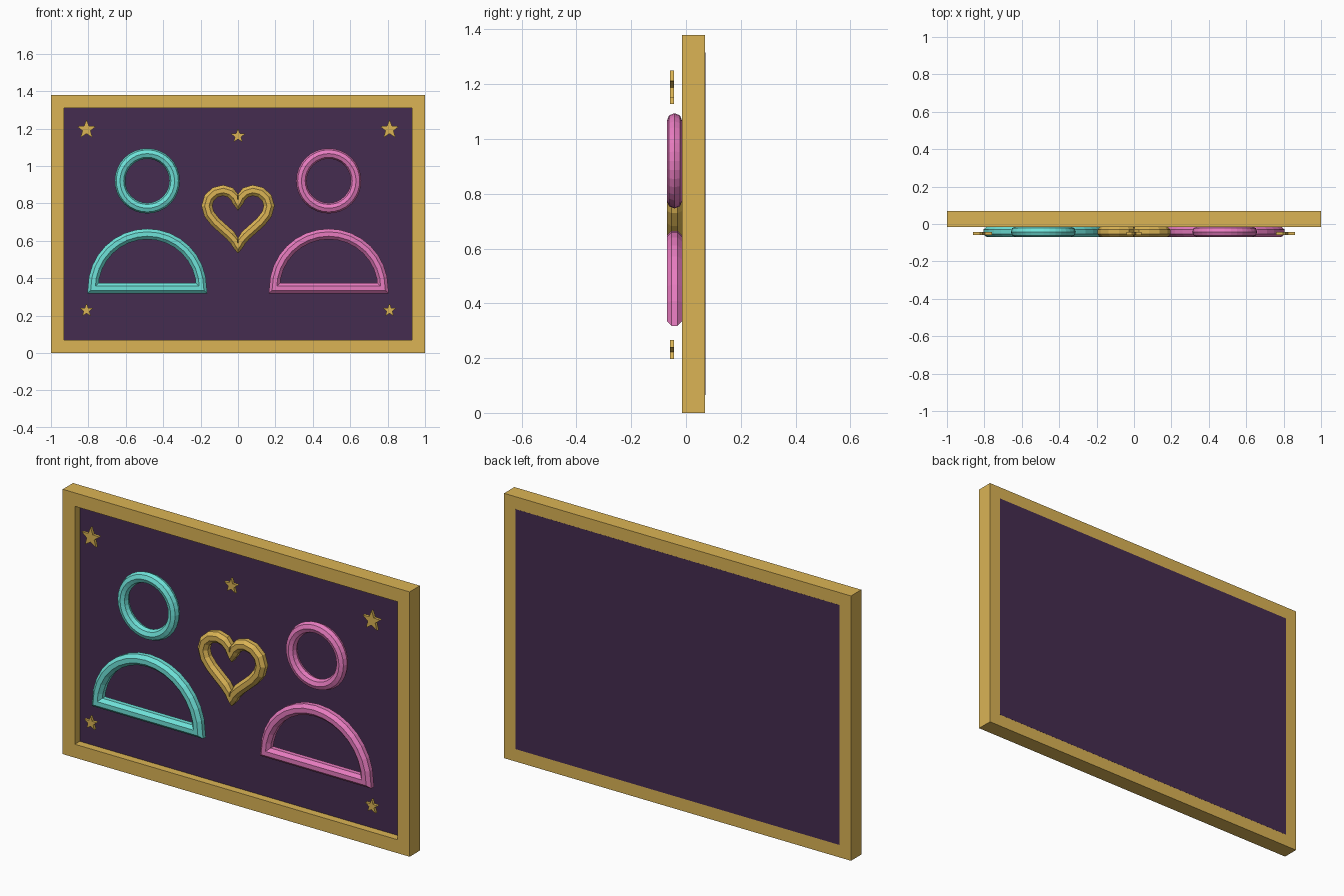
import bpy, bmesh, math
from mathutils import Vector

if "Cube" in bpy.data.objects:
    bpy.data.objects.remove(bpy.data.objects["Cube"])


def material(name, hex_rgb):
    def lin(c):
        c /= 255
        return c / 12.92 if c <= 0.04045 else ((c + 0.055) / 1.055) ** 2.4
    m = bpy.data.materials.new(name)
    m.diffuse_color = [lin(int(hex_rgb[i:i + 2], 16)) for i in (0, 2, 4)] + [1]
    m.use_nodes = True
    m.node_tree.nodes["Principled BSDF"].inputs["Base Color"].default_value = m.diffuse_color
    return m


GOLD = material("gold", "DBB455")
PLUM = material("plum", "452C50")
TEAL = material("teal", "6FE3DA")
PINK = material("pink", "E87CC0")
TUBE = 0.028
TUBE_Y = -0.042


def finish(name, bm, mat):
    bmesh.ops.recalc_face_normals(bm, faces=bm.faces)
    me = bpy.data.meshes.new(name)
    bm.to_mesh(me)
    bm.free()
    me.materials.append(mat)
    ob = bpy.data.objects.new(name, me)
    bpy.context.collection.objects.link(ob)
    return ob


def sweep(name, path, section, mat, limit=1.5, split=False):
    """Sweep a closed section (outward, y) round a closed x-z path with mitred corners.
    split keeps each half on its own side of x = 0."""
    bm = bmesh.new()
    rings = []
    n = len(path)
    for i in range(n):
        p = Vector(path[i])
        a = (p - Vector(path[i - 1])).normalized()
        b = (Vector(path[(i + 1) % n]) - p).normalized()
        na, nb = Vector((-a.y, a.x)), Vector((-b.y, b.x))
        out = (na + nb).normalized()
        out *= min(1 / max(out.dot(na), 0.01), limit)
        ring = []
        for u, y in section:
            q = p + out * u
            if split:
                q.x = max(q.x, 0) if p.x > 1e-6 else min(q.x, 0) if p.x < -1e-6 else 0
            ring.append(bm.verts.new((q.x, y, q.y)))
        rings.append(ring)
    k = len(section)
    for i in range(n):
        r, s = rings[i], rings[(i + 1) % n]
        for j in range(k):
            bm.faces.new((r[j], s[j], s[(j + 1) % k], r[(j + 1) % k]))
    return finish(name, bm, mat)


def octagon(phase):
    r = TUBE if phase == 0 else TUBE / math.cos(math.pi / 8)
    return [(r * math.cos(math.tau * (j + phase) / 8),
             TUBE_Y + r * math.sin(math.tau * (j + phase) / 8)) for j in range(8)]


def star(name, x, z, radius):
    bm = bmesh.new()
    pts = []
    for i in range(10):
        r = radius * (0.42 if i % 2 else 1)
        t = math.pi * i / 5
        pts.append(bm.verts.new((x + r * math.sin(t), -0.058, z + r * math.cos(t))))
    face = bm.faces.new(pts)
    ext = bmesh.ops.extrude_face_region(bm, geom=[face])
    moved = [v for v in ext["geom"] if isinstance(v, bmesh.types.BMVert)]
    bmesh.ops.translate(bm, verts=moved, vec=(0, 0.015, 0))
    finish(name, bm, GOLD)


# Frame
sweep("frame", [(-0.965, 0.035), (-0.965, 1.345), (0.965, 1.345), (0.965, 0.035)],
      [(-0.035, -0.015), (0.035, -0.015), (0.035, 0.07), (-0.035, 0.07)], GOLD)

# Back panel, recessed at the front and flush at the back
bm = bmesh.new()
bmesh.ops.create_cube(bm, size=1)
for v in bm.verts:
    v.co = (v.co.x * 1.87, 0.0478 + v.co.y * 0.0452, 0.69 + v.co.z * 1.25)
finish("back_panel", bm, PLUM)

# Two figures: ring head and half-round shoulders
for side, x, mat in (("left", -0.485, TEAL), ("right", 0.485, PINK)):
    head = [(x + 0.146 * math.sin(math.tau * i / 32), 0.92 + 0.146 * math.cos(math.tau * i / 32))
            for i in range(32)]
    sweep(side + "_head", head, octagon(0), mat)
    arch = [(x - 0.29 * math.cos(math.pi * i / 16), 0.346 + 0.29 * math.sin(math.pi * i / 16))
            for i in range(17)]
    sweep(side + "_shoulders", arch, octagon(0.5), mat)

# Heart
heart = []
for i in range(28):
    t = math.tau * i / 28
    hx = 0 if i in (0, 14) else 16 * math.sin(t) ** 3
    hz = 13 * math.cos(t) - 5 * math.cos(2 * t) - 2 * math.cos(3 * t) - math.cos(4 * t)
    heart.append((0.0104 * hx, 0.745 + 0.0104 * hz))
sweep("heart", heart, octagon(0.5), GOLD, limit=1.3, split=True)

# Stars
star("top_star", 0, 1.16, 0.041)
for side, s in (("left", -1), ("right", 1)):
    star(side + "_upper_star", 0.81 * s, 1.195, 0.054)
    star(side + "_lower_star", 0.81 * s, 0.228, 0.038)
